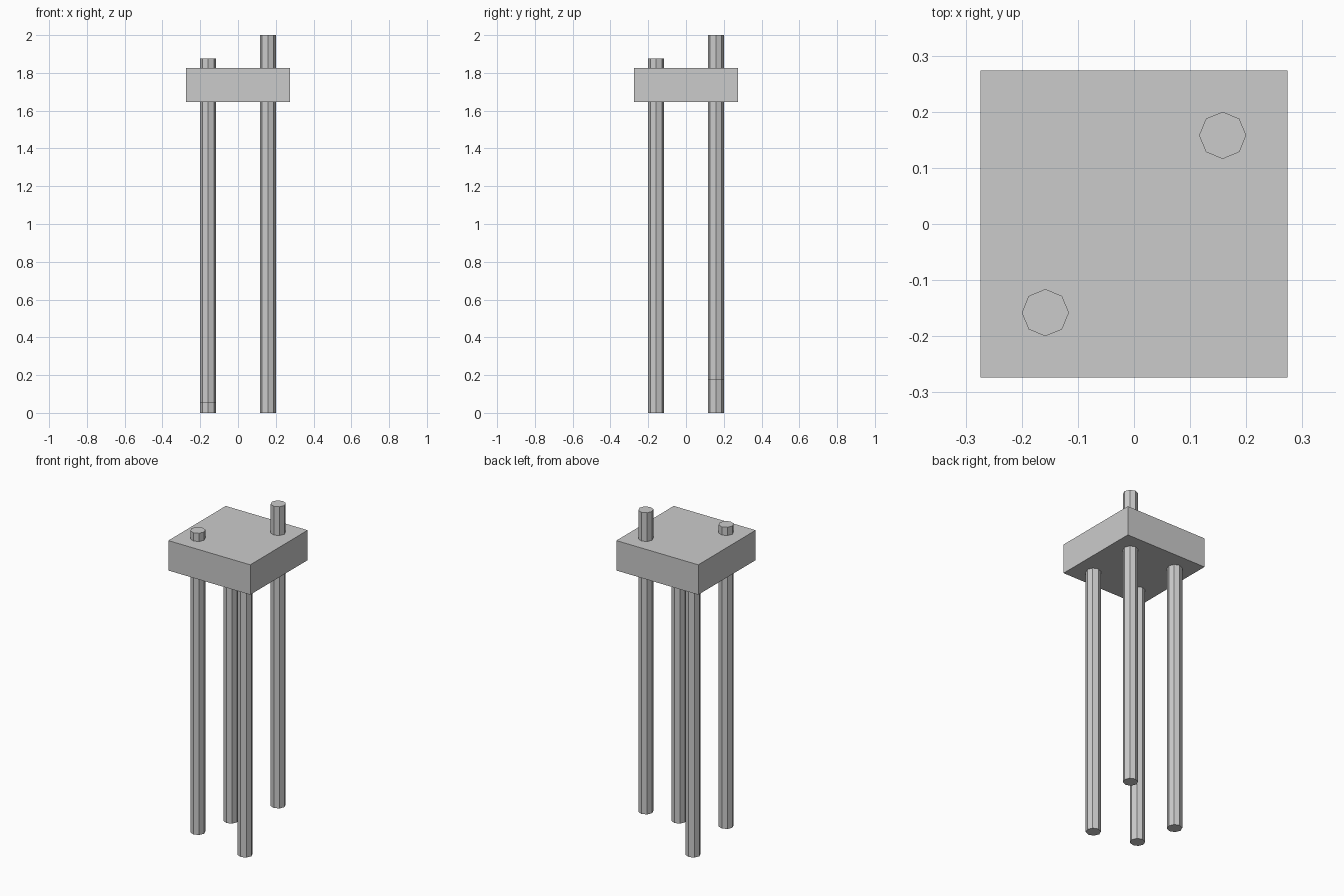
import bpy

if "Cube" in bpy.data.objects:
    bpy.data.objects.remove(bpy.data.objects["Cube"])

LEG_LEN, LEG_R, OFF = 1.824, 0.042, 0.158

# Square seat slab
z0, z1, half = 1.645, 1.826, 0.274
bpy.ops.mesh.primitive_cube_add(size=1, location=(0, 0, (z0 + z1) / 2))
seat = bpy.context.object
seat.name = "seat"
seat.scale = (half * 2, half * 2, z1 - z0)
bpy.ops.object.transform_apply(location=False, rotation=False, scale=True)


# Octagonal legs of equal length, two of them slid up through the slab
def leg(name, sx, sy, bottom):
    bpy.ops.mesh.primitive_cylinder_add(
        vertices=8, radius=LEG_R, depth=LEG_LEN,
        location=(sx * OFF, sy * OFF, bottom + LEG_LEN / 2))
    bpy.context.object.name = name


for name, sx, sy, bottom in (
        ("front_left_leg", -1, -1, 0.052),
        ("front_right_leg", 1, -1, 0.0),
        ("back_left_leg", -1, 1, 0.0),
        ("back_right_leg", 1, 1, 2.0 - LEG_LEN)):
    leg(name, sx, sy, bottom)
